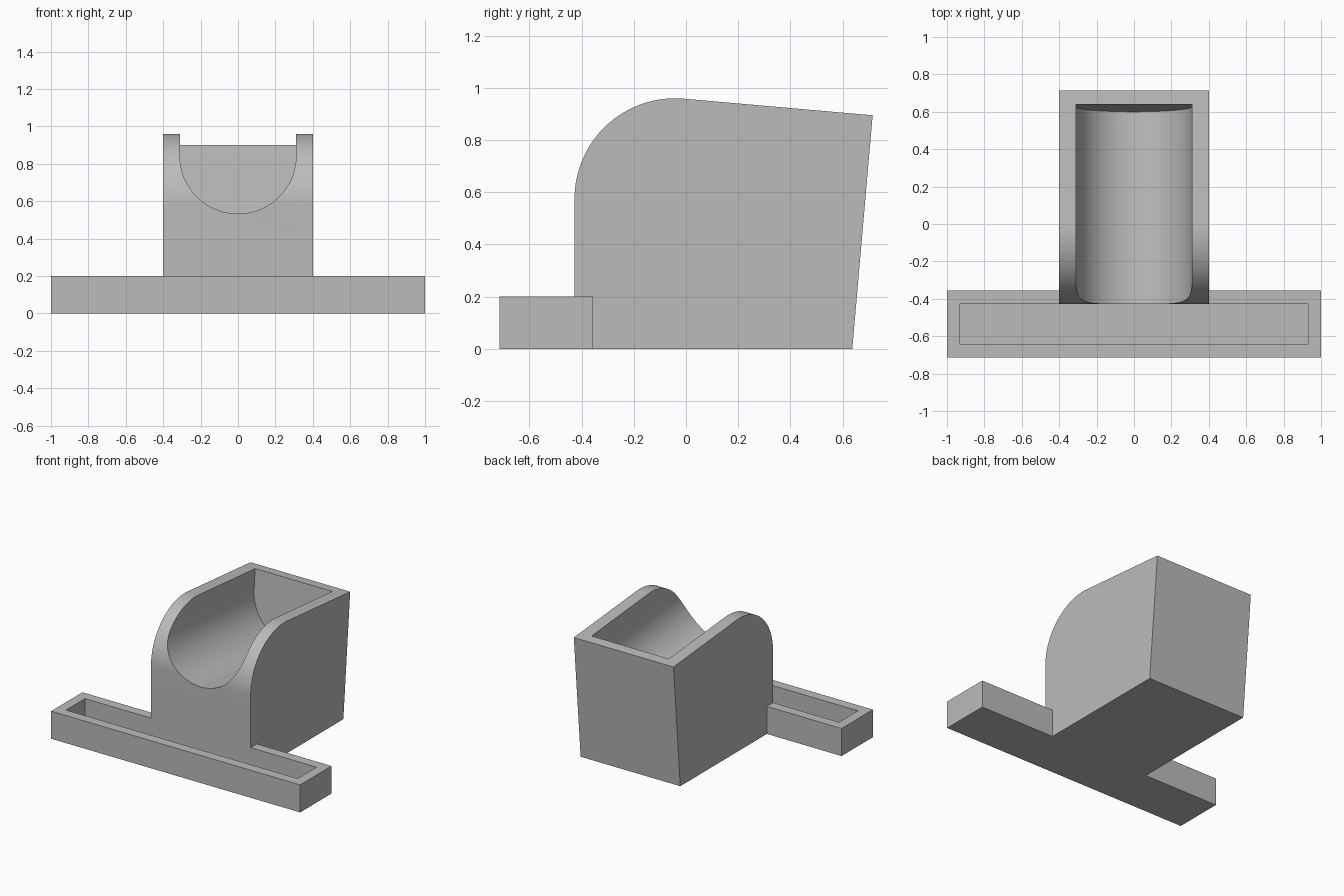
import bpy, bmesh
from math import sin, cos, pi, radians
from mathutils import Vector

cube = bpy.data.objects.get("Cube")
if cube:
    bpy.data.objects.remove(cube)

grey = bpy.data.materials.new("matte grey")
grey.use_nodes = True
GREY = (0.5, 0.5, 0.5, 1)
grey.diffuse_color = GREY
grey.node_tree.nodes["Principled BSDF"].inputs["Base Color"].default_value = GREY

TILT = radians(5)
FRONT = -0.427      # front plane of the cradle and back wall of the tray slot
RADIUS = 0.385      # rounded front shoulder
BORE = 0.31         # channel radius


def prism(name, outline, sweep):
    """Sweep a closed planar outline along a vector."""
    bm = bmesh.new()
    face = bm.faces.new([bm.verts.new(p) for p in outline])
    moved = bmesh.ops.extrude_face_region(bm, geom=[face])["geom"]
    bmesh.ops.translate(bm, vec=sweep,
                        verts=[v for v in moved if isinstance(v, bmesh.types.BMVert)])
    bmesh.ops.recalc_face_normals(bm, faces=bm.faces)
    mesh = bpy.data.meshes.new(name)
    bm.to_mesh(mesh)
    bm.free()
    mesh.materials.append(grey)
    obj = bpy.data.objects.new(name, mesh)
    bpy.context.collection.objects.link(obj)
    return obj


def box(name, half_x, y0, y1, z0, z1):
    outline = [(-half_x, y0, z0), (-half_x, y1, z0), (-half_x, y1, z1), (-half_x, y0, z1)]
    return prism(name, outline, Vector((2 * half_x, 0, 0)))


def combine(target, other, operation):
    """Apply a boolean and discard the helper."""
    mod = target.modifiers.new(operation.title(), "BOOLEAN")
    mod.operation, mod.solver, mod.object = operation, "EXACT", other
    bpy.context.view_layer.objects.active = target
    bpy.ops.object.modifier_apply(modifier=mod.name)
    bpy.data.objects.remove(other)


# Cradle block: leaning back, sloping top, rounded front shoulder
steps = 32
side = [(-0.4, FRONT, 0)]
for i in range(steps + 1):
    a = pi - (pi / 2 + TILT) * i / steps
    side.append((-0.4, FRONT + RADIUS * (1 + cos(a)), 0.575 + RADIUS * sin(a)))
side += [(-0.4, 0.715, 0.895), (-0.4, 0.637, 0)]
stand = prism("cradle_stand", side, Vector((0.8, 0, 0)))

# Wide front tray
combine(stand, box("front_tray", 1.0, -0.715, -0.356, 0, 0.2), "UNION")

# Long slot in the tray
combine(stand, box("slot_cutter", 0.93, -0.644, FRONT, 0.07, 0.4), "DIFFERENCE")

# Tilted U-shaped channel, open at the front and top
up = Vector((0, sin(TILT), cos(TILT)))
forward = Vector((0, -cos(TILT), sin(TILT)))
right = Vector((1, 0, 0))
axis_end = Vector((0, 0.64, 0.9016)) - 0.15 * up
u_shape = [axis_end + BORE * (cos(a) * right + sin(a) * up)
           for a in (pi + pi * i / 48 for i in range(49))]
u_shape += [axis_end + s * BORE * right + 0.6 * up for s in (1, -1)]
combine(stand, prism("channel_cutter", u_shape, forward * 1.5), "DIFFERENCE")

# Smooth curves, sharp edges
bpy.ops.object.select_all(action="DESELECT")
stand.select_set(True)
bpy.context.view_layer.objects.active = stand
bpy.ops.object.shade_smooth_by_angle(angle=radians(30))
